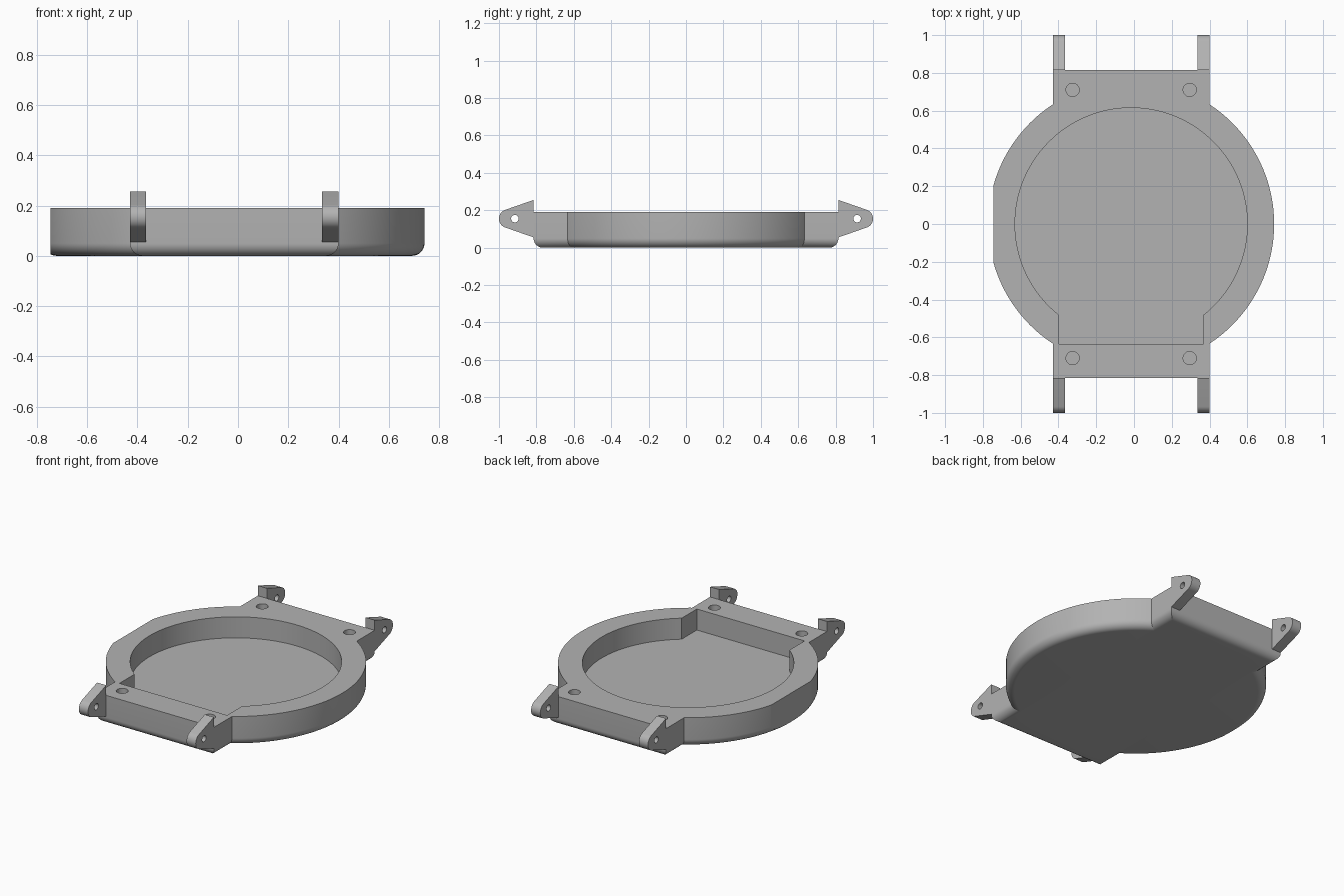
import bpy, bmesh, math
from mathutils import Matrix, Vector

if "Cube" in bpy.data.objects:
    bpy.data.objects.remove(bpy.data.objects["Cube"], do_unlink=True)

grey = bpy.data.materials.new("plain grey")
grey.use_nodes = True
colour = (0.45, 0.45, 0.45, 1)
grey.diffuse_color = colour
grey.node_tree.nodes["Principled BSDF"].inputs["Base Color"].default_value = colour

CX = -0.015       # centre line of the case
HEIGHT = 0.19
FILLET = 0.05
FLOOR = 0.055
END = 0.815       # where the strap ends stop


def arc(cx, cy, r, start, stop, steps):
    angles = [math.radians(start + (stop - start) * i / steps) for i in range(steps + 1)]
    return [(cx + r * math.cos(a), cy + r * math.sin(a)) for a in angles]


def circle(cx, cy, r, steps):
    return arc(cx, cy, r, 0, 360, steps)[:-1]


def rect(x0, x1, y0, y1):
    return [(x0, y0), (x1, y0), (x1, y1), (x0, y1)]


def prism(name, outline, low, high, fillet=0, along_x=False):
    """Extrude an outline along z (or along x), optionally rounding its lower rim."""
    bm = bmesh.new()
    base = bm.faces.new([bm.verts.new((u, v, low)) for u, v in outline])
    top = bmesh.ops.extrude_face_region(bm, geom=[base])["geom"]
    bmesh.ops.translate(bm, vec=Vector((0, 0, high - low)),
                        verts=[g for g in top if isinstance(g, bmesh.types.BMVert)])
    if fillet:
        rim = [e for e in bm.edges if all(abs(v.co.z - low) < 1e-5 for v in e.verts)]
        bmesh.ops.bevel(bm, geom=rim, offset=fillet, offset_type='OFFSET',
                        segments=10, profile=0.5, affect='EDGES')
    if along_x:
        turn = Matrix(((0, 0, 1, 0), (1, 0, 0, 0), (0, 1, 0, 0), (0, 0, 0, 1)))
        bmesh.ops.transform(bm, matrix=turn, verts=bm.verts)
    bmesh.ops.recalc_face_normals(bm, faces=bm.faces)
    mesh = bpy.data.meshes.new(name)
    bm.to_mesh(mesh)
    bm.free()
    mesh.materials.append(grey)
    obj = bpy.data.objects.new(name, mesh)
    bpy.context.collection.objects.link(obj)
    return obj


def select(obj):
    bpy.ops.object.select_all(action='DESELECT')
    obj.select_set(True)
    bpy.context.view_layer.objects.active = obj


def combine(target, tool, operation):
    mod = target.modifiers.new("combine", 'BOOLEAN')
    mod.operation, mod.object, mod.solver = operation, tool, 'EXACT'
    select(target)
    bpy.ops.object.modifier_apply(modifier=mod.name)
    bpy.data.objects.remove(tool, do_unlink=True)


def smooth(obj):
    select(obj)
    bpy.ops.object.shade_smooth_by_angle(angle=math.radians(12))


# Round case joined with the straight strap ends
case = prism("case", circle(CX, 0, 0.757, 128), 0, HEIGHT, FILLET)
ends = prism("strap_ends", rect(-0.43, 0.40, -END, END), 0, HEIGHT, FILLET)
combine(case, ends, 'UNION')

# Flat on the right flank
combine(case, prism("flat_cutter", rect(-1, -0.745, -0.5, 0.5), -0.1, 0.4), 'DIFFERENCE')

# Round pocket that opens into a square notch at the front
half = 0.3825
start = -math.degrees(math.acos(half / 0.615))
pocket = arc(CX, 0, 0.615, start, 180 - start, 100)
pocket += [(CX - half, -0.635), (CX + half, -0.635)]
combine(case, prism("pocket_cutter", pocket, FLOOR, 0.4), 'DIFFERENCE')

# Blind screw holes in the corners
for x in (-0.325, 0.295):
    for y in (-0.71, 0.71):
        hole = prism("screw_cutter", circle(x, y, 0.035, 32), 0.09, 0.4)
        combine(case, hole, 'DIFFERENCE')
smooth(case)

# Four pierced strap lugs with rounded tips
for end, side in (("front", -1), ("back", 1)):
    for hand, x in (("right", -0.43), ("left", 0.335)):
        outline = [(END, 0.055)] + arc(0.95, 0.155, 0.05, -71, 71, 16) + [(END, 0.255)]
        outline = [(side * y, z) for y, z in outline]
        lug = prism(f"{end}_{hand}_lug", outline, x, x + 0.065, along_x=True)
        pin = prism("pin_cutter", circle(side * 0.915, 0.155, 0.02, 32),
                    x - 0.1, x + 0.2, along_x=True)
        combine(lug, pin, 'DIFFERENCE')
        smooth(lug)
